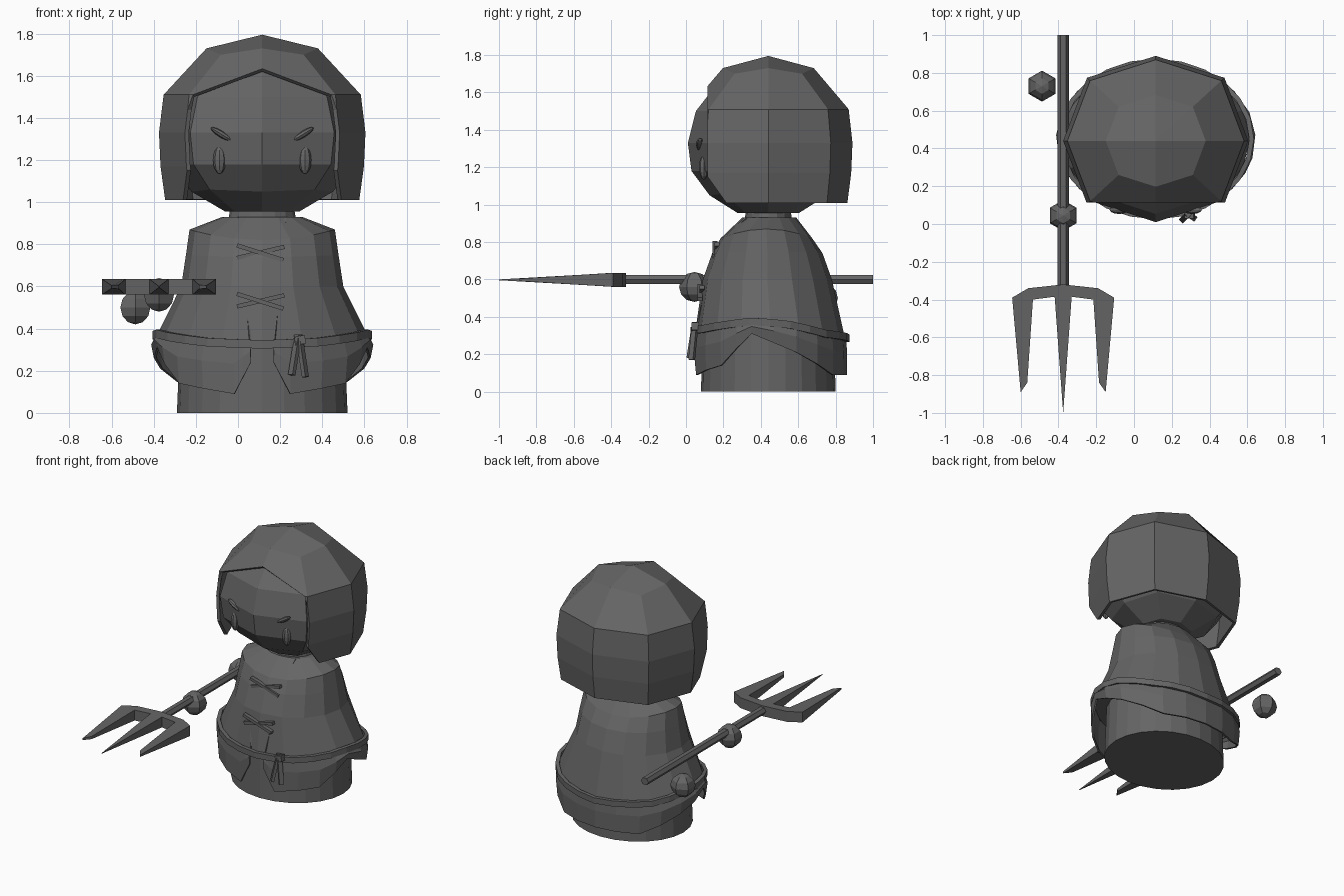
import bpy, bmesh, math
from mathutils import Vector

if "Cube" in bpy.data.objects:
    bpy.data.objects.remove(bpy.data.objects["Cube"])

grey = bpy.data.materials.new("dark_grey")
grey.diffuse_color = (0.13, 0.13, 0.13, 1)
grey.use_nodes = True
grey.node_tree.nodes["Principled BSDF"].inputs["Base Color"].default_value = grey.diffuse_color
CX, CY = 0.115, 0.44


def finish(name, bm, smooth=False):
    bmesh.ops.recalc_face_normals(bm, faces=bm.faces)
    me = bpy.data.meshes.new(name)
    bm.to_mesh(me)
    bm.free()
    me.materials.append(grey)
    for p in me.polygons:
        p.use_smooth = smooth
    ob = bpy.data.objects.new(name, me)
    bpy.context.collection.objects.link(ob)
    return ob


def loft(name, rings, closed=True, caps=True, wrap=False):
    """Skin a list of equally long point rings."""
    bm = bmesh.new()
    vs = [[bm.verts.new(p) for p in r] for r in rings]
    n = len(vs[0])
    pairs = list(zip(vs, vs[1:])) + ([(vs[-1], vs[0])] if wrap else [])
    for a, b in pairs:
        for i in range(n if closed else n - 1):
            j = (i + 1) % n
            bm.faces.new((a[i], a[j], b[j], b[i]))
    if caps:
        bm.faces.new(vs[0])
        bm.faces.new(vs[-1])
    return finish(name, bm)


def pt(t, rx, ry, z, cy=CY):
    """Point at angle t, measured from the front."""
    return Vector((CX + rx * math.sin(t), cy - ry * math.cos(t), z))


def angles(n):
    return [2 * math.pi * i / n for i in range(n)]


def interp(x, table):
    for (x0, y0), (x1, y1) in zip(table, table[1:]):
        if x <= x1:
            return y0 + (y1 - y0) * (x - x0) / (x1 - x0)
    return table[-1][1]


def belt_z(t):
    d = math.degrees(abs((t + math.pi) % (2 * math.pi) - math.pi))
    return interp(d, [(0, .325), (30, .335), (75, .375), (100, .365), (135, .31), (180, .285)])


def ball(name, loc, size, seg=6, rows=6, tilt=0):
    bm = bmesh.new()
    bmesh.ops.create_uvsphere(bm, u_segments=seg, v_segments=rows, radius=1)
    ob = finish(name, bm)
    ob.location, ob.scale, ob.rotation_euler = loc, size, (0, tilt, 0)
    return ob


def bar(name, a, b, w, d):
    """Flat strip from a to b."""
    a, b = Vector(a), Vector(b)
    bm = bmesh.new()
    bmesh.ops.create_cube(bm, size=1)
    ob = finish(name, bm)
    ob.scale = (w, d, (b - a).length)
    ob.location = (a + b) / 2
    ob.rotation_euler = (b - a).to_track_quat('Z', 'Y').to_euler()
    return ob


# Base under the robe
loft("base", [[pt(t, .405, .36, 0) for t in angles(24)],
              [pt(t, .39, .35, .36) for t in angles(24)]])

# Robe, from the belt line up to the collar
A = angles(16)
robe = [[pt(t, .50, .40, belt_z(t), .45) for t in A]]
for rx, ry, z, lift, cy in [(.385, .345, .60, 0, .435), (.362, .295, .74, .01, .435),
                            (.345, .245, .82, .05, .43), (.19, .145, .93, 0, .445)]:
    robe.append([pt(t, rx, ry, z + lift * math.sin(t) ** 2, cy) for t in A])
loft("robe", robe)
loft("neck", [[pt(t, .16, .125, .92) for t in A], [pt(t, .15, .12, .98) for t in A]])

# Skirt panels below the belt, slit at the front and raised at the sides
HEM = [(6, .24), (15, .09), (50, .14), (76, .31), (110, .21), (145, .09), (180, .09)]
degs = [6, 10, 15, 33, 50, 64, 76, 93, 110, 128, 145, 163, 180]
degs += [360 - d for d in reversed(degs[:-1])]
skirt = []
for f, rx, ry in [(0, .505, .405), (.4, .528, .412), (1, .515, .41)]:
    row = []
    for d in degs:
        t = math.radians(d)
        z0 = belt_z(t)
        z1 = interp(min(d, 360 - d), HEM)
        row.append(pt(t, rx, ry, z0 + (z1 - z0) * f, .45))
    skirt.append(row)
sk = loft("skirt", skirt, closed=False, caps=False)
mod = sk.modifiers.new("thickness", 'SOLIDIFY')
mod.thickness, mod.offset = .012, -1

# Belt
belt = []
for r, dz in [(0, -.02), (.025, -.02), (.025, .02), (0, .02)]:
    belt.append([pt(t, .495 + r, .40 + r, belt_z(t) + dz, .45) for t in angles(24)])
loft("belt", belt, caps=False, wrap=True)
bar("belt_tail_left", (.285, .05, .37), (.255, .02, .18), .03, .02)
bar("belt_tail_right", (.29, .05, .37), (.32, .03, .17), .03, .02)
bar("belt_knot", (.27, .05, .34), (.32, .05, .35), .04, .04)

# Crossed chest ties
for n, z, y in [("upper", .76, .165), ("lower", .53, .085)]:
    bar(n + "_tie_a", (-.005, y - .01, z + .035), (.215, y - .01, z - .035), .027, .02)
    bar(n + "_tie_b", (-.005, y, z - .025), (.22, y, z + .028), .027, .02)

# Front closure edges
for s in (-1, 1):
    path = [(.11, .325, .925), (.10, .205, .82), (.085, .12, .60), (.055, .055, .33)]
    for i in range(3):
        a, b = [(CX + s * x, y, z) for x, y, z in path[i:i + 2]]
        bar("closure_edge", a, b, .008, .008)


# Eight-sided rounded shells for head and hair
def shell(rows, sx, sy, top, bottom):
    bm = bmesh.new()
    rings = []
    for r, z, drop in rows:
        ring = []
        for i, t in enumerate(angles(8)):
            k = 1.05 if i % 2 else 1
            ring.append(bm.verts.new(pt(t, r * sx * k, r * sy * k, z - drop * (i % 2))))
        rings.append(ring)
    for a, b in zip(rings, rings[1:]):
        for i in range(8):
            j = (i + 1) % 8
            bm.faces.new((a[i], a[j], b[j], b[i]))
    tip = bm.verts.new((CX, CY, top))
    for i in range(8):
        bm.faces.new((rings[0][i], rings[0][(i + 1) % 8], tip))
    if bottom:
        bm.faces.new(rings[-1])
    return bm


head = shell([(.54, 1.70, .03), (.90, 1.50, 0), (1, 1.33, 0), (.955, 1.18, 0),
              (.73, 1.05, -.01), (.38, .955, 0)], .46, .43, 1.76, True)
finish("head", head)

hair = shell([(.54, 1.73, .03), (.955, 1.51, 0), (1, 1.33, 0), (.985, 1.17, 0),
              (.94, 1.01, 0)], .49, .45, 1.795, False)
for co, no in [((0, .115, 0), (0, -1, 0)), ((0, .115, 1.15), (0, -.14, -.10))]:
    bmesh.ops.bisect_plane(hair, geom=hair.verts[:] + hair.edges[:] + hair.faces[:],
                           plane_co=co, plane_no=no, clear_outer=True)
mod = finish("hair", hair).modifiers.new("thickness", 'SOLIDIFY')
mod.thickness, mod.offset = .02, -1

# Eyes and slanted brows
for s in (-1, 1):
    side = "right" if s < 0 else "left"
    ball(side + "_eye", (CX + s * .203, .095, 1.2), (.03, .025, .067), 8, 8)
    ball(side + "_brow", (CX + s * .193, .075, 1.322), (.016, .022, .06), 8, 6, s * math.radians(58))

# Round hands
ball("front_hand", (-.375, .045, .56), (.082, .082, .08))
ball("rear_hand", (-.487, .73, .50), (.082, .082, .08))

# Trident shaft
loft("shaft", [[(-.375 + .03 * math.cos(a), y, .6 + .027 * math.sin(a)) for a in angles(6)]
               for y in (-.34, 1.0)])

# Trident head: half outline mirrored, prongs thinning towards the tips
half = [(0, -.32), (.185, -.34), (.27, -.39), (.225, -.89), (.19, -.84), (.16, -.40), (.045, -.385)]
outline = half + [(0, -1.0)] + [(-x, y) for x, y in reversed(half[1:])]


def thick(y):
    return .037 * min(1, max(.06, (y + 1.0) / .6))


loft("trident_head", [[(-.375 + x, y, .598 + s * thick(y)) for x, y in outline] for s in (-1, 1)])
